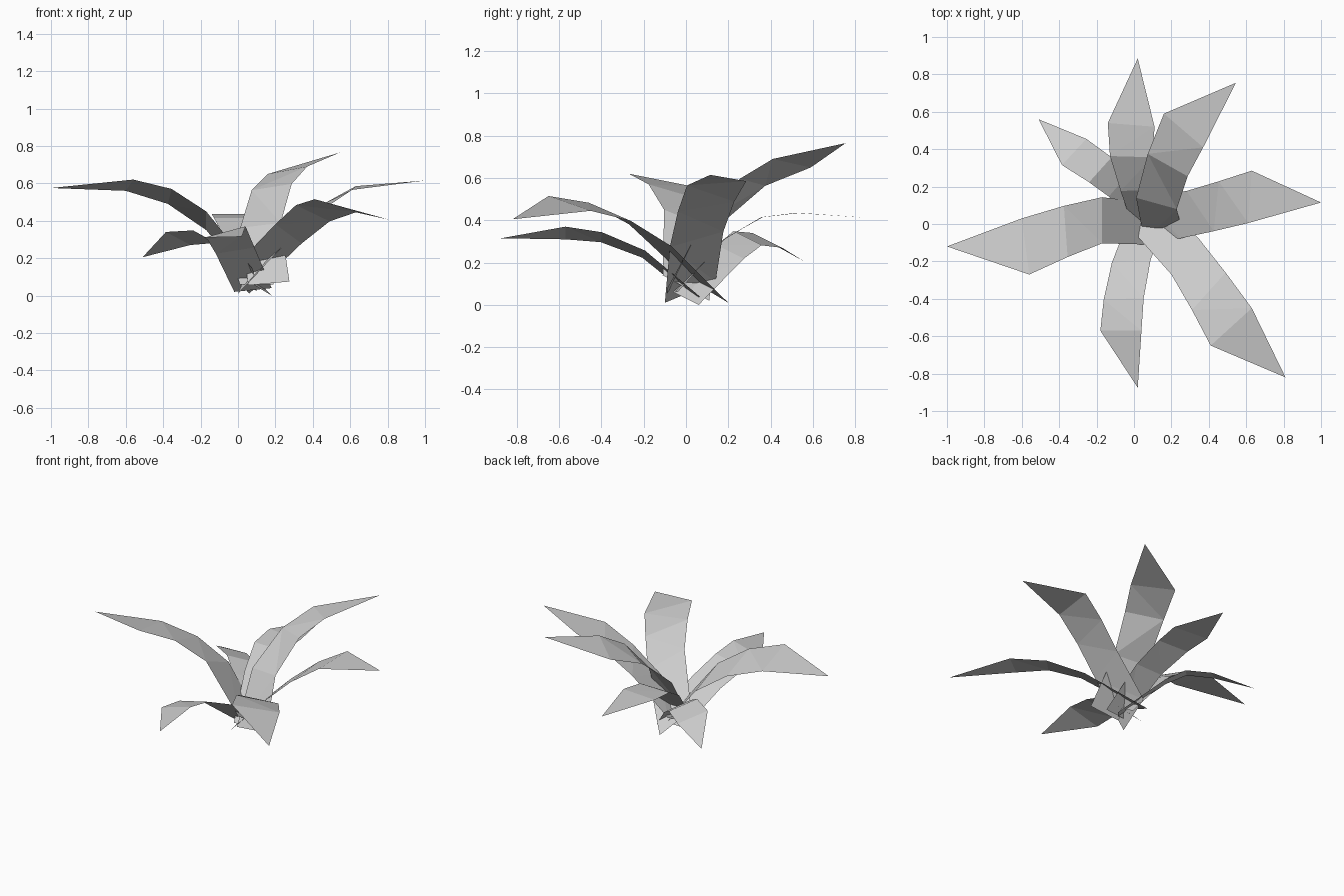
import bpy
import bmesh
from mathutils import Vector

default_cube = bpy.data.objects.get("Cube")
if default_cube:
    bpy.data.objects.remove(default_cube, do_unlink=True)

# Single plain leaf colour
leaf_grey = bpy.data.materials.new("leaf_grey")
leaf_grey.use_nodes = True
colour = (0.6, 0.6, 0.6, 1.0)
leaf_grey.diffuse_color = colour
leaf_grey.node_tree.nodes["Principled BSDF"].inputs["Base Color"].default_value = colour


def make_leaf(name, tip, spine, outer_half, base_half):
    """Low-poly leaf: cross rows along a spine (outer to base) plus a pointed tip."""
    bm = bmesh.new()
    outer_half, base_half = Vector(outer_half), Vector(base_half)
    rows = []
    for i, point in enumerate(spine):
        half = outer_half.lerp(base_half, i / (len(spine) - 1))
        centre = Vector(point)
        rows.append((bm.verts.new(centre - half), bm.verts.new(centre + half)))

    # Pointed end, then the folded blade down to the root
    bm.faces.new((bm.verts.new(tip), rows[0][0], rows[0][1]))
    for (left, right), (next_left, next_right) in zip(rows, rows[1:]):
        bm.faces.new((left, next_left, next_right, right))
    bmesh.ops.triangulate(bm, faces=bm.faces[:])

    # Blades face upwards
    bm.normal_update()
    if sum(face.normal.z for face in bm.faces) < 0:
        bmesh.ops.reverse_faces(bm, faces=bm.faces[:])

    mesh = bpy.data.meshes.new(name)
    bm.to_mesh(mesh)
    bm.free()
    mesh.materials.append(leaf_grey)
    leaf = bpy.data.objects.new(name, mesh)
    bpy.context.collection.objects.link(leaf)
    return leaf


# Leaves on the two sides
make_leaf("right_leaf", tip=(-1.0, -0.12, 0.575),
          spine=[(-0.58, -0.12, 0.59), (-0.365, -0.04, 0.53),
                 (-0.17, 0.02, 0.4), (0.09, 0, 0.08)],
          outer_half=(-0.02, 0.15, -0.03), base_half=(0.01, 0.11, -0.06))
make_leaf("left_leaf", tip=(1.0, 0.115, 0.615),
          spine=[(0.62, 0.145, 0.575), (0.44, 0.095, 0.465),
                 (0.265, 0.05, 0.31), (0.02, 0.02, 0.06)],
          outer_half=(0.01, 0.14, 0.01), base_half=(0.02, 0.12, 0.05))

# Leaves at the back
make_leaf("tall_back_left_leaf", tip=(0.545, 0.755, 0.765),
          spine=[(0.265, 0.5, 0.67), (0.18, 0.315, 0.58),
                 (0.12, 0.11, 0.375), (0.165, -0.09, 0.065)],
          outer_half=(0.105, -0.09, 0.02), base_half=(0.11, 0, 0.01))
make_leaf("back_leaf", tip=(0.02, 0.885, 0.41),
          spine=[(-0.015, 0.53, 0.435), (-0.015, 0.36, 0.415),
                 (0.03, 0.18, 0.31), (0.1, -0.05, 0.06)],
          outer_half=(0.125, -0.01, 0), base_half=(0.09, 0.01, 0))
make_leaf("small_back_right_leaf", tip=(-0.51, 0.56, 0.205),
          spine=[(-0.32, 0.385, 0.305), (-0.18, 0.29, 0.315),
                 (-0.08, 0.21, 0.25), (0.13, 0, 0.03)],
          outer_half=(0.065, 0.07, -0.035), base_half=(0.05, 0.06, -0.03))

# Leaves at the front
make_leaf("front_leaf", tip=(0.02, -0.875, 0.315),
          spine=[(-0.07, -0.57, 0.34), (-0.055, -0.4, 0.32),
                 (-0.015, -0.2, 0.24), (0.08, 0.055, 0.03)],
          outer_half=(0.11, 0, 0.03), base_half=(0.1, 0.01, 0.01))
make_leaf("front_left_leaf", tip=(0.81, -0.82, 0.405),
          spine=[(0.52, -0.55, 0.48), (0.4, -0.36, 0.44),
                 (0.27, -0.17, 0.33), (0.01, 0.1, 0.07)],
          outer_half=(0.11, 0.1, -0.035), base_half=(0.05, 0.1, -0.06))
